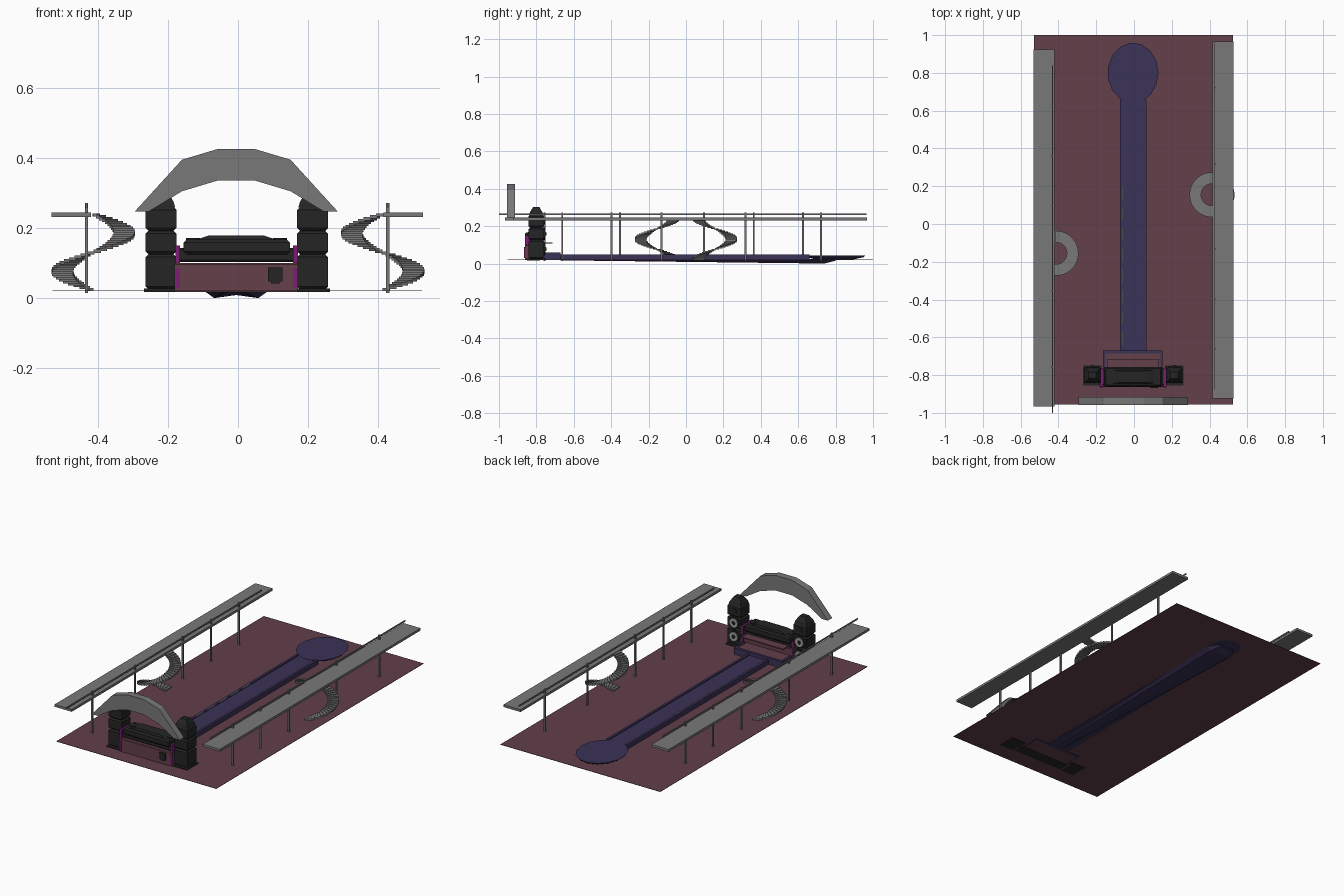
import bpy, bmesh, math
from math import sin, cos, pi

if "Cube" in bpy.data.objects:
    bpy.data.objects.remove(bpy.data.objects["Cube"])


def material(name, rgb):
    m = bpy.data.materials.new(name)
    m.diffuse_color = (*rgb, 1)
    m.use_nodes = True
    m.node_tree.nodes["Principled BSDF"].inputs["Base Color"].default_value = m.diffuse_color
    return m


MAROON = material("maroon", (0.125, 0.050, 0.068))
PURPLE = material("deep purple", (0.043, 0.032, 0.095))
GREY = material("steel grey", (0.19, 0.19, 0.19))
BLACK = material("black", (0.018, 0.018, 0.018))
MAGENTA = material("magenta", (0.21, 0.012, 0.18))
PALE = material("pale grey", (0.36, 0.36, 0.36))


def build(name, lofts, mat):
    """One object from several lofts; each loft is a list of equal-length point rings."""
    bm = bmesh.new()
    for rings in lofts:
        vs = [[bm.verts.new(p) for p in r] for r in rings]
        n = len(vs[0])
        for a, b in zip(vs, vs[1:]):
            for i in range(n):
                j = (i + 1) % n
                bm.faces.new((a[i], a[j], b[j], b[i]))
        bm.faces.new(vs[0][::-1])
        bm.faces.new(vs[-1])
    bmesh.ops.recalc_face_normals(bm, faces=bm.faces)
    me = bpy.data.meshes.new(name)
    bm.to_mesh(me)
    bm.free()
    me.materials.append(mat)
    ob = bpy.data.objects.new(name, me)
    bpy.context.collection.objects.link(ob)
    return ob


def rect(x0, x1, y0, y1, z, inset=0):
    i = inset
    return [(x0 + i, y0 + i, z), (x1 - i, y0 + i, z), (x1 - i, y1 - i, z), (x0 + i, y1 - i, z)]


def box(x0, x1, y0, y1, z0, z1):
    return [rect(x0, x1, y0, y1, z0), rect(x0, x1, y0, y1, z1)]


def block(x0, x1, y0, y1, z0, z1, c):
    """Box with chamfered top and bottom edges."""
    return [rect(x0, x1, y0, y1, z0, c), rect(x0, x1, y0, y1, z0 + c),
            rect(x0, x1, y0, y1, z1 - c), rect(x0, x1, y0, y1, z1, c)]


def ellipse(cx, cy, rx, ry, z, n):
    return [(cx + rx * cos(2 * pi * i / n), cy + ry * sin(2 * pi * i / n), z) for i in range(n)]


# dance floor
build("dance_floor", [box(-0.53, 0.525, -0.955, 1.0, 0.0195, 0.0215)], MAROON)

# catwalk with raised lips
prof = [(-.07, .018), (-.07, .048), (-.056, .048), (-.056, .041),
        (.056, .041), (.056, .048), (.07, .048), (.07, .018)]
build("catwalk", [[[(x - .005, y, z) for x, z in prof] for y in (-.675, .66)]], PURPLE)

# round stage at the end of the catwalk, undercut
build("round_stage", [[ellipse(-.005, .79, .085, .09, .019, 15),
                       ellipse(-.005, .8, .125, .15, .034, 15),
                       ellipse(-.005, .8, .135, .16, .044, 15)]], PURPLE)

# sloping keel that comes through the floor
keel = [(-1, .0), (-.7, 1), (0, .55), (.7, 1), (1, .0)]
build("catwalk_keel", [[[(x * w - .005, y, .0192 - d * dz) for x, dz in keel] + [(-.005, y, .025)]
                        for y, w, d in ((-.67, .03, .002), (.74, .09, .0192), (.8, .05, .004))]], PURPLE)

# light strips along the catwalk
build("catwalk_lights", [box(-.064, -.058, y, y + .07, .046, .0495)
                         for y in (-.64 + .11 * i for i in range(8))], GREY)

# two balconies with rail, posts and spiral stair, turned half a circle from each other
STEPS = 40
for side, s in (("left", 1), ("right", -1)):
    def turn(x0, x1, y0, y1, z0, z1, cx=-.0025, cy=0.0):
        if s < 0:
            x0, x1, y0, y1 = 2 * cx - x1, 2 * cx - x0, 2 * cy - y1, 2 * cy - y0
        return box(x0, x1, y0, y1, z0, z1)

    build(side + "_balcony", [turn(-.533, -.42, -.967, .925, .231, .245)], GREY)
    build(side + "_rail", [turn(-.435, -.430, -1.0, .84, .259, .267, cy=-.0175)], GREY)
    build(side + "_posts", [turn(-.437, -.428, y - .0045, y + .0045, .015, .272, cy=-.0175)
                            for y in (-.757, -.353, .096, .363, .626)], GREY)
    steps = []
    for i in range(STEPS):
        a0, a1 = (pi / 2 + 2 * pi * (i + k) / STEPS for k in (0, 1.15))
        z = .02 + .213 * i / (STEPS - 1)
        pts = [(r * cos(a), r * sin(a)) for r, a in ((.058, a0), (.119, a0), (.119, a1), (.058, a1))]
        steps.append([[(s * (x - .413), s * (y - .155), h) for x, y in pts] for h in (z, z + .009)])
    build(side + "_spiral_stair", steps, GREY)

# faceted arch over the booth
outer = [(-.29, .247), (-.155, .395), (-.055, .425)]
inner = [(-.25, .247), (-.155, .305), (-.055, .335)]
mirror = lambda pts: [(-x, z) for x, z in reversed(pts)]
top, low = outer + mirror(outer), inner + mirror(inner)
build("arch", [[[(x - .005, y, z) for x, z in (a, b) for y in ((-.957, -.915) if (x, z) == a else (-.915, -.957))]
                for a, b in zip(top, low)]], GREY)

# speaker towers: stacked cabinets with drivers facing the dance floor
for side, cx in (("left", -.22), ("right", .213)):
    a, b = cx - .044, cx + .044
    build(side + "_speaker_tower", [
        box(cx - .049, cx + .049, -.855, -.748, .018, .027),
        block(a, b, -.842, -.76, .025, .125, .008),
        block(a, b, -.842, -.76, .125, .192, .008),
        block(a, b, -.842, -.76, .192, .26, .008),
        [rect(a, b, -.842, -.76, .258, .003), rect(a, b, -.842, -.76, .275, .008),
         rect(a, b, -.842, -.76, .302, .024)]], BLACK)

    def disc(z, r0, r1, y0, y1):
        return [[(x, y, v) for x, v, _ in ellipse(cx, z, r, r, 0, 16)]
                for r, y in ((r0, y0), (r1, y1))]
    build(side + "_speaker_surrounds", [disc(z, .034, .034, -.765, -.754) for z in (.078, .159)], BLACK)
    build(side + "_speaker_cones", [disc(z, .029, .026, -.756, -.751) for z in (.078, .159)], PALE)
    build(side + "_speaker_caps", [disc(z, .012, .008, -.752, -.747) for z in (.078, .159)]
          + [disc(.226, .016, .016, -.762, -.755)], BLACK)

# booth body with a dark socket plate
build("booth_body", [box(-.182, .172, -.862, -.77, .018, .027),
                     block(-.182, .172, -.862, -.77, .022, .1, .004)], MAROON)
build("socket_plate", [box(.085, .127, -.867, -.86, .048, .088),
                       box(.094, .118, -.867, -.86, .041, .05)], BLACK)
build("booth_base", [box(-.17, .16, -.85, -.78, .0175, .03)], BLACK)

# magenta end panels
build("booth_end_panels", [box(x, x + .014, y0, y1, z0, z1)
                           for x in (-.179, .157)
                           for y0, y1, z0, z1 in ((-.866, -.762, .03, .085), (-.862, -.762, .1, .15))],
      MAGENTA)

# mixing console
build("console", [block(-.172, .162, -.852, -.765, .103, .143, .006),
                  block(-.155, .148, -.86, -.757, .125, .167, .008),
                  [rect(-.125, .115, -.845, -.772, .165), rect(-.085, .075, -.84, -.777, .178)]], BLACK)
build("console_decks", [[ellipse(x, -.808, .02, .02, z, 12) for z in (.165, .171)]
                        for x in (-.128, .12)], BLACK)

# front shelf, step and its frame
build("booth_shelf", [box(-.14, .132, -.77, -.715, .106, .113)], MAROON)
build("booth_step", [box(-.15, .14, -.77, -.683, .018, .056)], MAROON)
build("step_frame", [box(-.164, .152, -.686, -.67, .018, .06),
                     box(-.164, -.15, -.76, -.68, .018, .06),
                     box(.14, .152, -.76, -.68, .018, .06)], PURPLE)
